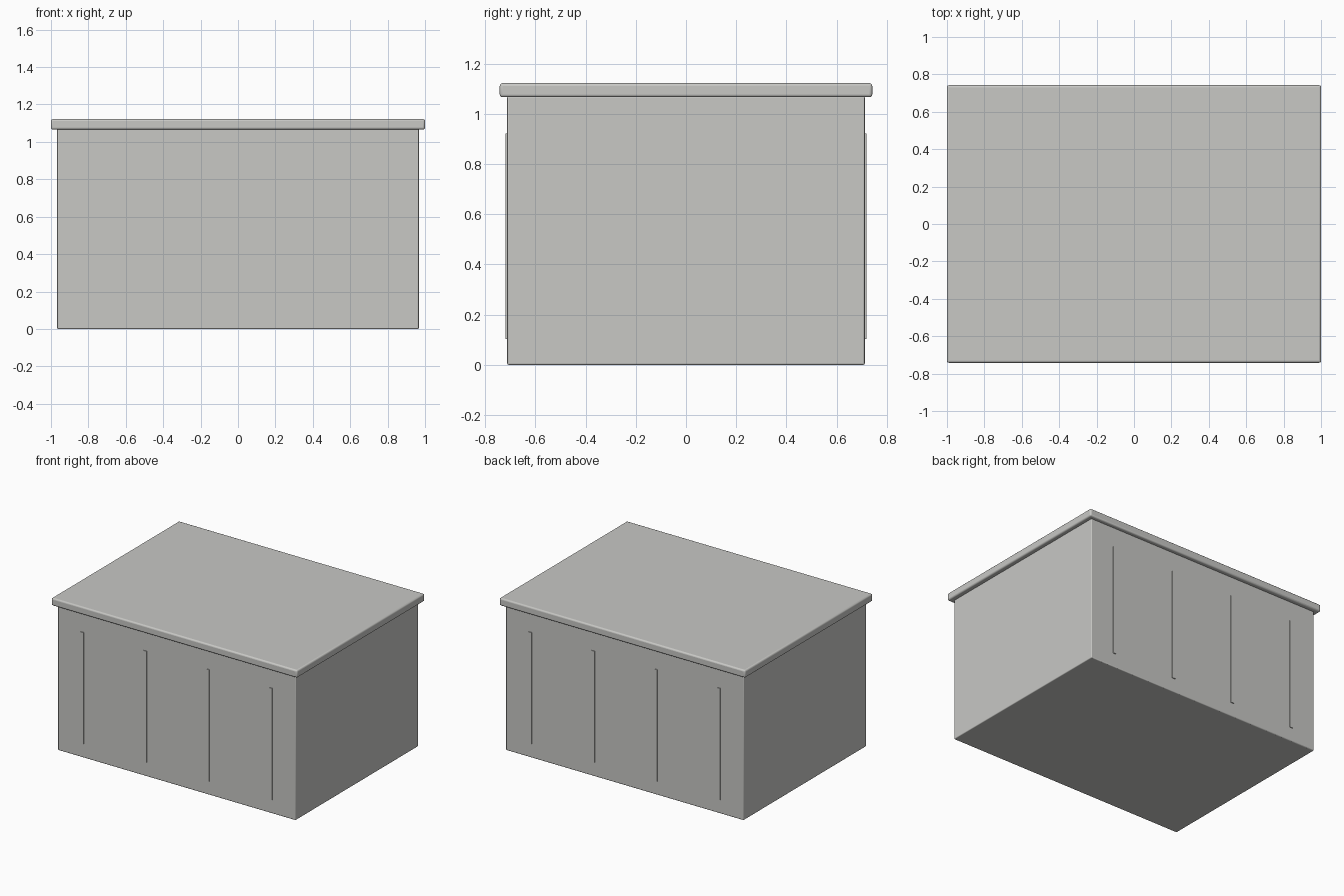
import bpy

# Remove the default cube
old = bpy.data.objects.get("Cube")
if old:
    bpy.data.objects.remove(old, do_unlink=True)

# Single light grey finish
grey = bpy.data.materials.new("light_grey")
grey.use_nodes = True
colour = (0.58, 0.58, 0.56, 1)
grey.diffuse_color = colour
grey.node_tree.nodes["Principled BSDF"].inputs["Base Color"].default_value = colour


def box(name, size, centre, bevel=0):
    """Box with optional rounded edges."""
    bpy.ops.mesh.primitive_cube_add(size=1, location=centre)
    obj = bpy.context.object
    obj.name = name
    obj.scale = size
    bpy.ops.object.transform_apply(location=False, rotation=False, scale=True)
    obj.data.materials.append(grey)
    if bevel:
        mod = obj.modifiers.new("rounded_edges", "BEVEL")
        mod.width = bevel
        mod.segments = 3
        bpy.ops.object.shade_smooth_by_angle()
    return obj


# Chest body and overhanging lid
box("chest_body", (1.934, 1.424, 1.07), (0, 0, 0.535), 0.006)
box("lid", (2.0, 1.484, 0.056), (0, 0, 1.094), 0.011)

# Thin vertical ribs on the front and back
for side, y in (("front", -0.712), ("back", 0.712)):
    for i in range(4):
        x = (i - 1.5) * 0.511
        box(f"{side}_rib_{i + 1}", (0.026, 0.012, 0.82), (x, y, 0.512))
